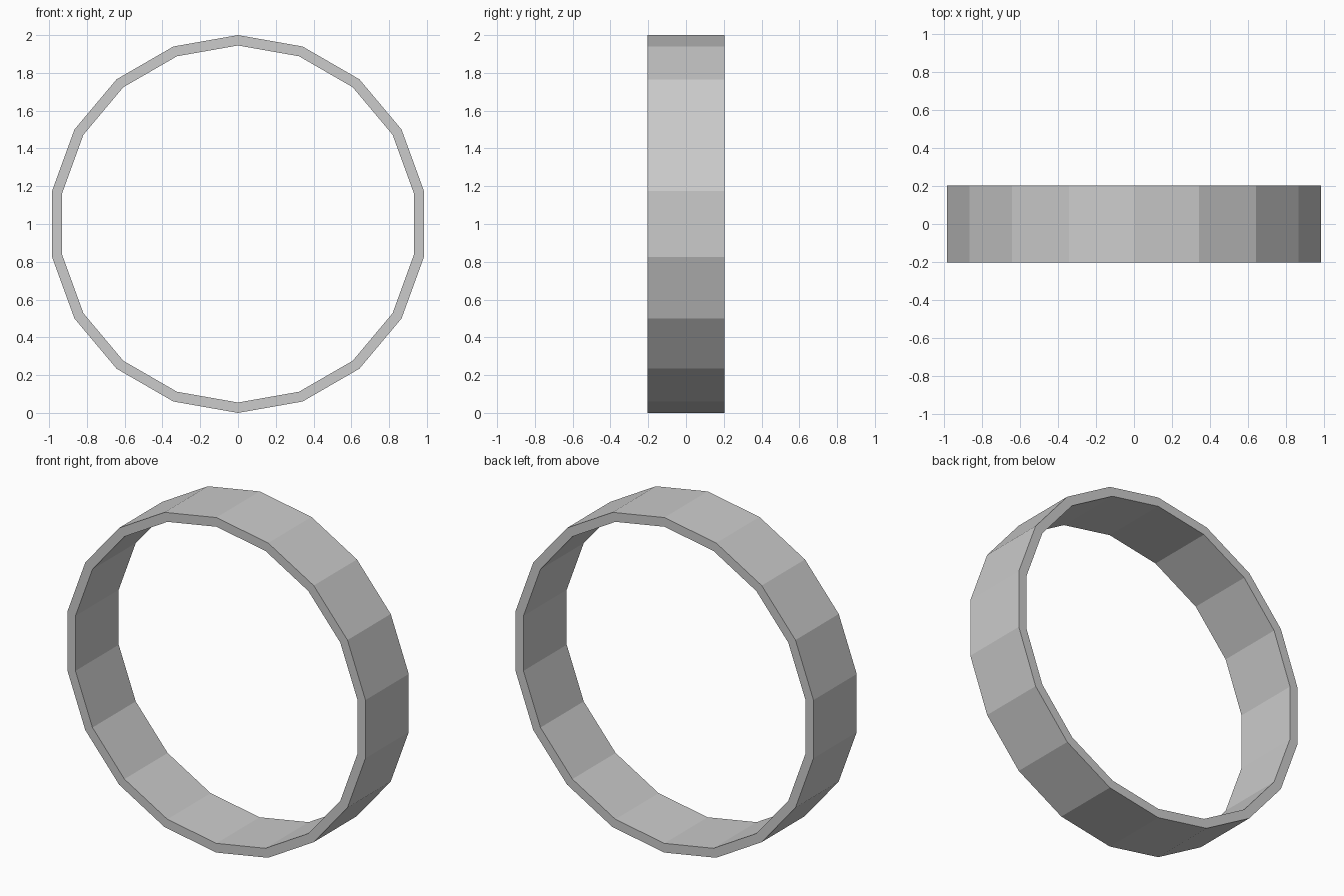
import bpy, bmesh, math

if "Cube" in bpy.data.objects:
    bpy.data.objects.remove(bpy.data.objects["Cube"])

SIDES, R_OUT, R_IN, HALF_W = 18, 1.0, 0.945, 0.204

# Flat-sided hoop: a rectangular section repeated around the y axis
bm = bmesh.new()
section = [(R_OUT, -HALF_W), (R_OUT, HALF_W), (R_IN, HALF_W), (R_IN, -HALF_W)]
rings = []
for i in range(SIDES):
    a = 2 * math.pi * i / SIDES
    rings.append([bm.verts.new((r * math.sin(a), y, 1 + r * math.cos(a))) for r, y in section])
for i in range(SIDES):
    a, b = rings[i], rings[(i + 1) % SIDES]
    for j in range(4):
        k = (j + 1) % 4
        bm.faces.new((a[j], a[k], b[k], b[j]))
bmesh.ops.recalc_face_normals(bm, faces=bm.faces)

mesh = bpy.data.meshes.new("ring_band")
bm.to_mesh(mesh)
bm.free()
bpy.context.collection.objects.link(bpy.data.objects.new("ring_band", mesh))
